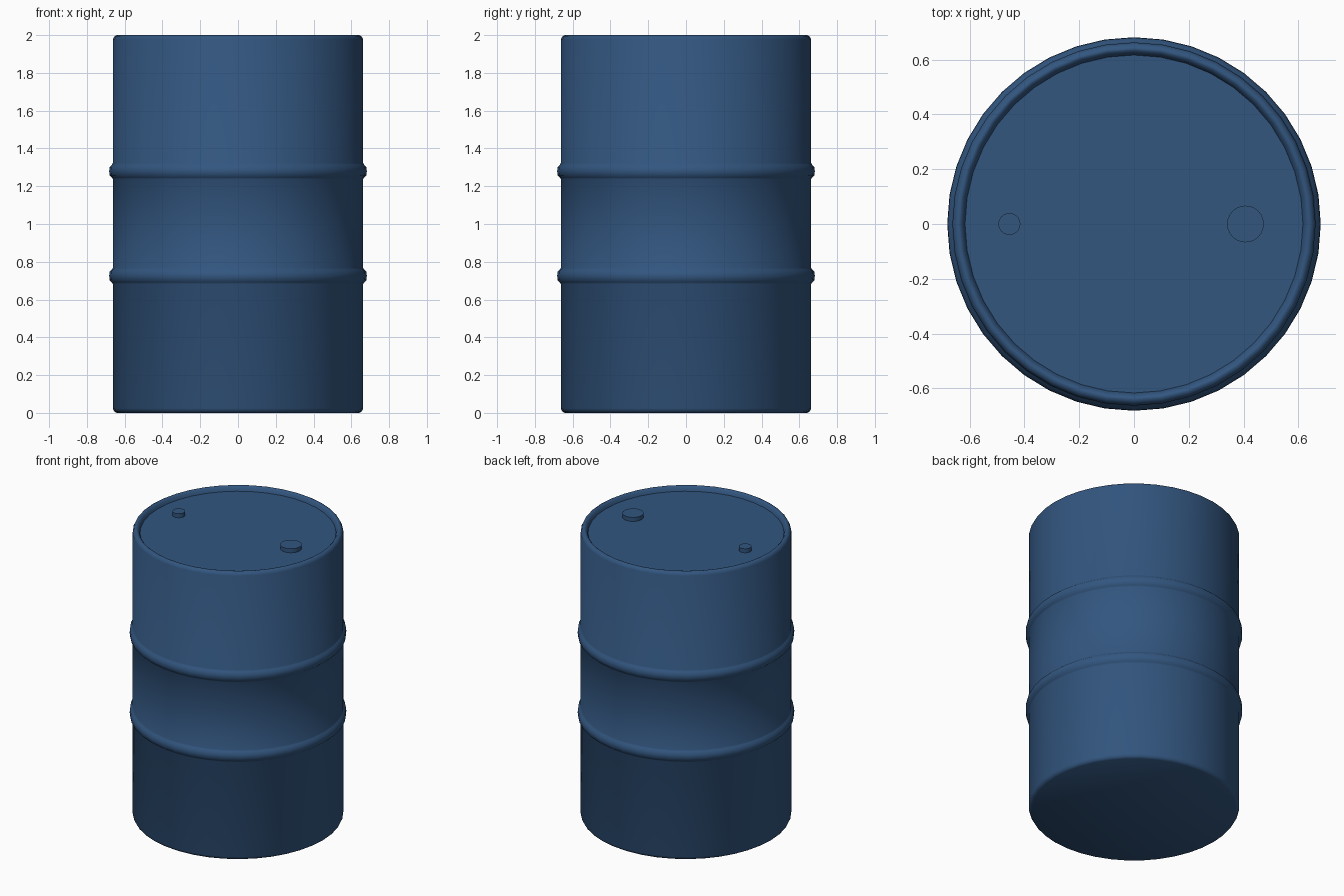
import bpy, bmesh, math

if "Cube" in bpy.data.objects:
    bpy.data.objects.remove(bpy.data.objects["Cube"])

SEG = 40
blue = bpy.data.materials.new("steel_blue")
blue.diffuse_color = (0.032, 0.092, 0.212, 1)
blue.use_nodes = True
blue.node_tree.nodes["Principled BSDF"].inputs["Base Color"].default_value = blue.diffuse_color


def lathe(name, profile, centre=(0, 0), seg=SEG, angle=40):
    """Revolve an (r, z) profile round a vertical axis and cap both ends."""
    bm = bmesh.new()
    rings = []
    for r, z in profile:
        rings.append([bm.verts.new((centre[0] + r * math.cos(2 * math.pi * i / seg),
                                    centre[1] + r * math.sin(2 * math.pi * i / seg), z))
                      for i in range(seg)])
    for a, b in zip(rings, rings[1:]):
        for i in range(seg):
            j = (i + 1) % seg
            bm.faces.new((a[i], a[j], b[j], b[i]))
    bm.faces.new(rings[0][::-1])
    bm.faces.new(rings[-1])
    me = bpy.data.meshes.new(name)
    bm.to_mesh(me)
    bm.free()
    me.materials.append(blue)
    ob = bpy.data.objects.new(name, me)
    bpy.context.collection.objects.link(ob)
    bpy.ops.object.select_all(action='DESELECT')
    ob.select_set(True)
    bpy.context.view_layer.objects.active = ob
    bpy.ops.object.shade_smooth_by_angle(angle=math.radians(angle))
    return ob


def rib(z):
    """Rolled hoop swelling out of the wall."""
    return [(0.663, z - 0.042), (0.668, z - 0.034), (0.68, z - 0.022),
            (0.682, z), (0.68, z + 0.022), (0.668, z + 0.034), (0.663, z + 0.042)]


# Drum: flat base, chamfered foot, wall with two hoops, rolled rim, sunken lid
drum = [(0.642, 0), (0.655, 0.008), (0.663, 0.024)]
drum += rib(0.725) + rib(1.28)
drum += [(0.663, 1.976), (0.655, 1.992), (0.642, 2.0), (0.634, 1.998),
         (0.624, 1.988), (0.617, 1.968)]
lathe("drum_body", drum, angle=50)

# Filler and vent caps on the lid
for name, x, r in (("large_cap", 0.407, 0.067), ("small_cap", -0.455, 0.04)):
    lathe(name, [(r, 1.96), (r, 1.996)], (x, 0), 24)
